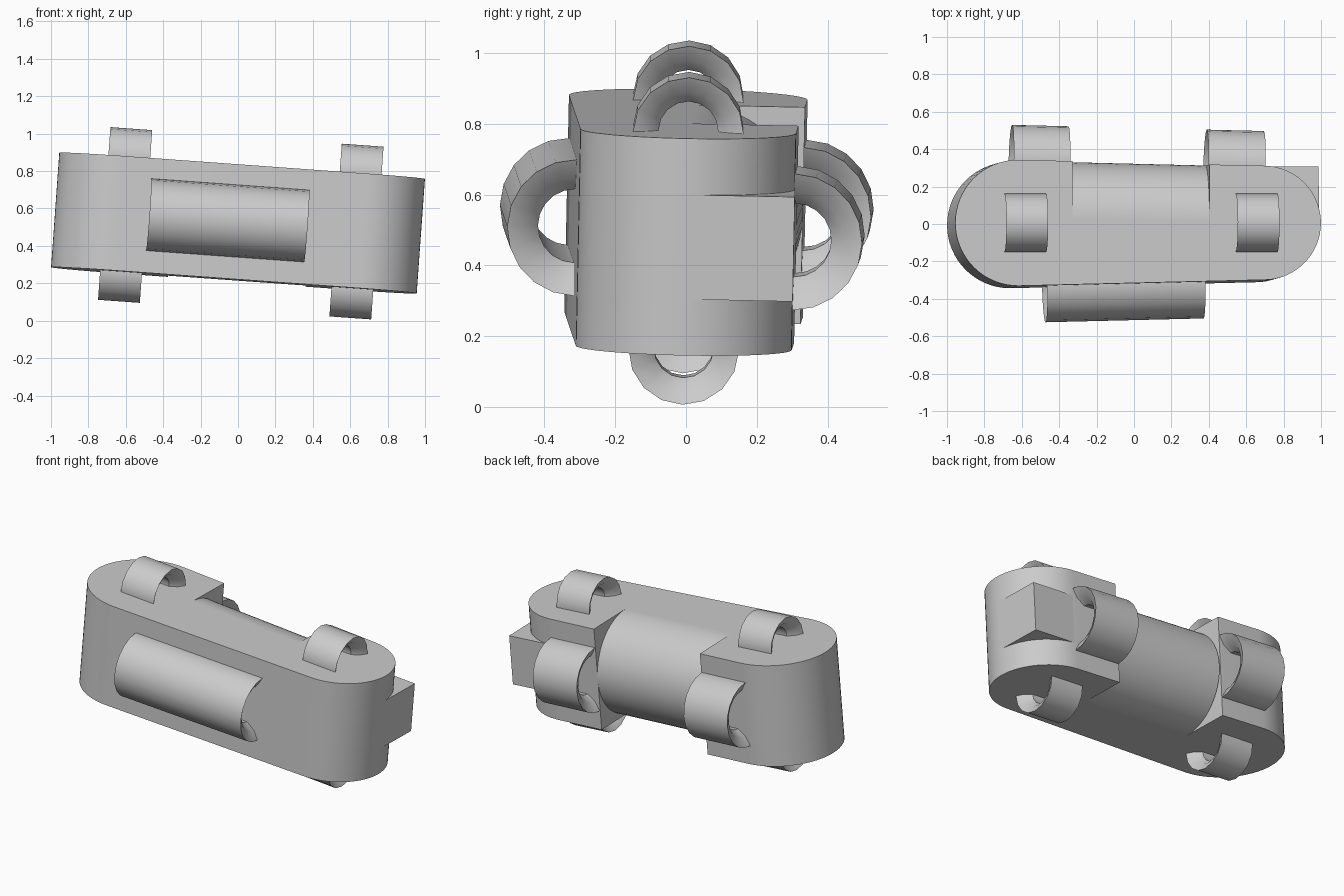
import bpy, bmesh, math
from mathutils import Matrix, Vector

cube = bpy.data.objects.get("Cube")
if cube:
    bpy.data.objects.remove(cube, do_unlink=True)

grey = bpy.data.materials.new("plain_grey")
grey.use_nodes = True
colour = (0.6, 0.6, 0.6, 1)
grey.diffuse_color = colour
grey.node_tree.nodes["Principled BSDF"].inputs["Base Color"].default_value = colour

# Whole part leans slightly
LEAN = (Matrix.Translation((0, 0, 0.522))
        @ Matrix.Rotation(math.radians(4.1), 4, 'Y')
        @ Matrix.Rotation(math.radians(-1.2), 4, 'X'))
HALF_H = 0.307
TAPER = 0.0243          # sides converge towards +x


def side_y(x):
    return 0.321 - TAPER * x


def finish(name, bm, local=Matrix()):
    bmesh.ops.recalc_face_normals(bm, faces=bm.faces)
    mesh = bpy.data.meshes.new(name)
    bm.to_mesh(mesh)
    bm.free()
    mesh.materials.append(grey)
    obj = bpy.data.objects.new(name, mesh)
    bpy.context.collection.objects.link(obj)
    obj.matrix_world = LEAN @ local
    bpy.ops.object.select_all(action='DESELECT')
    obj.select_set(True)
    bpy.context.view_layer.objects.active = obj
    bpy.ops.object.shade_smooth_by_angle(angle=math.radians(32))
    return obj


def arc(cx, r, start, steps=32):
    return [(cx + r * math.cos(start + math.pi * i / steps),
             r * math.sin(start + math.pi * i / steps)) for i in range(steps + 1)]


def lathe_x(rings, sides, closed):
    """Revolve (x, radius) pairs about the x axis."""
    bm = bmesh.new()
    loops = [[bm.verts.new((x, r * math.cos(math.tau * k / sides),
                            r * math.sin(math.tau * k / sides)))
              for k in range(sides)] for x, r in rings]
    pairs = list(zip(loops, loops[1:]))
    if closed:
        pairs.append((loops[-1], loops[0]))
    else:
        bm.faces.new(loops[0])
        bm.faces.new(loops[-1])
    for a, b in pairs:
        for k in range(sides):
            n = (k + 1) % sides
            bm.faces.new((a[k], a[n], b[n], b[k]))
    return bm


# Main body: rounded bar with a notch at the back between two lugs
NOTCH = (-0.352, 0.383)
AXIS_Y = 0.015
outline = arc(0.675, 0.305, -math.pi / 2)
outline += [(NOTCH[1], side_y(NOTCH[1])), (NOTCH[1], AXIS_Y - TAPER * NOTCH[1]),
            (NOTCH[0], AXIS_Y - TAPER * NOTCH[0]), (NOTCH[0], side_y(NOTCH[0]))]
outline += arc(-0.643, 0.337, math.pi / 2)
bm = bmesh.new()
base = bm.faces.new([bm.verts.new((x, y, -HALF_H)) for x, y in outline])
top = bmesh.ops.extrude_face_region(bm, geom=[base])
bmesh.ops.translate(bm, vec=(0, 0, 2 * HALF_H),
                    verts=[v for v in top["geom"] if isinstance(v, bmesh.types.BMVert)])
finish("main_body", bm)

# Rounded barrel filling the notch
yaw = Matrix.Rotation(-TAPER, 4, 'Z')
finish("back_barrel", lathe_x([(NOTCH[0], HALF_H), (NOTCH[1], HALF_H)], 64, False),
       Matrix.Translation((0, AXIS_Y, 0)) @ yaw)

# Square stop block at the right end
lo, hi = Vector((0.675, 0, -0.148)), Vector((0.98, 0.304, 0.148))
bm = bmesh.new()
bmesh.ops.create_cube(bm, size=1, matrix=Matrix.Translation((lo + hi) / 2)
                      @ Matrix.Diagonal((*(hi - lo), 1)))
finish("stop_block", bm)


# Half-sunk loops with countersunk bores
def loop(name, x0, x1, y, z, r, sides, turn=0.0):
    h = (x1 - x0) / 2
    mid, bore = r * 0.73, r * 0.54
    rings = [(-h, r), (h, r), (h - r * 0.15, mid), (h - r * 0.4, bore),
             (-h + r * 0.4, bore), (-h + r * 0.15, mid)]
    finish(name, lathe_x(rings, sides, True),
           Matrix.Translation(((x0 + x1) / 2, y, z)) @ Matrix.Rotation(turn, 4, 'Z'))


for end, cx in (("left", 0.635), ("right", -0.605)):
    for place, sign in (("top", 1), ("bottom", -1)):
        loop(f"{place}_loop_{end}", cx - 0.112, cx + 0.112, 0, sign * HALF_H, 0.156, 16)

loop("front_loop", -0.48, 0.368, -side_y(-0.056), 0.004, 0.193, 20, TAPER)
for end, x0, x1 in (("left", 0.386, 0.692), ("right", -0.658, -0.355)):
    loop(f"back_loop_{end}", x0, x1, side_y((x0 + x1) / 2), 0, 0.193, 20, -TAPER)
